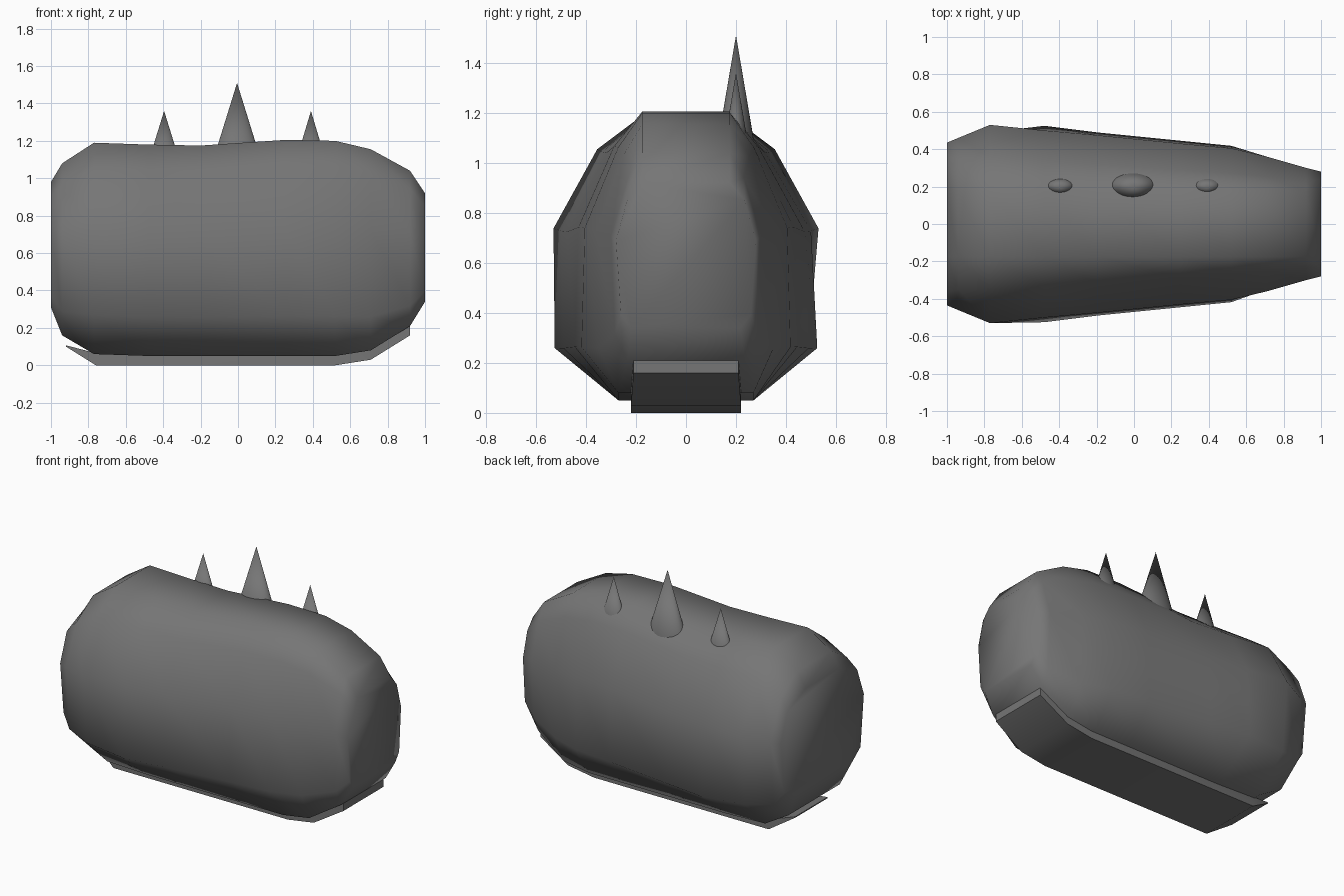
import bpy, bmesh, math

if "Cube" in bpy.data.objects:
    bpy.data.objects.remove(bpy.data.objects["Cube"])

# Dark grey for every part
grey = bpy.data.materials.new("dark_grey")
grey.diffuse_color = (0.18, 0.18, 0.18, 1)
grey.use_nodes = True
grey.node_tree.nodes["Principled BSDF"].inputs["Base Color"].default_value = grey.diffuse_color

def make_object(name, verts, faces, angle=50):
    mesh = bpy.data.meshes.new(name)
    mesh.from_pydata(verts, [], faces)
    bm = bmesh.new()
    bm.from_mesh(mesh)
    bmesh.ops.recalc_face_normals(bm, faces=bm.faces)
    bm.to_mesh(mesh)
    bm.free()
    mesh.materials.append(grey)
    obj = bpy.data.objects.new(name, mesh)
    bpy.context.collection.objects.link(obj)
    bpy.ops.object.select_all(action='DESELECT')
    obj.select_set(True)
    bpy.context.view_layer.objects.active = obj
    bpy.ops.object.shade_smooth_by_angle(angle=math.radians(angle))
    return obj

def loft(name, loops, angle):
    n = len(loops[0])
    verts = [v for loop in loops for v in loop]
    faces = [(s * n + i, s * n + (i + 1) % n, (s + 1) * n + (i + 1) % n, (s + 1) * n + i)
             for s in range(len(loops) - 1) for i in range(n)]
    faces += [tuple(range(n)), tuple(range(len(verts) - n, len(verts)))]
    return make_object(name, verts, faces, angle)

# Body stations along x:
# (x, half width at widest, half width low down, bottom, top, end boxiness)
stations = [
    (-1.00, 0.435, 0.40, 0.31, 0.98, 1.0),
    (-0.94, 0.46, 0.425, 0.16, 1.08, 0.5),
    (-0.77, 0.53, 0.49, 0.06, 1.19, 0.0),
    (-0.48, 0.50, 0.525, 0.05, 1.18, 0.0),
    (-0.20, 0.475, 0.49, 0.05, 1.175, 0.0),
    (0.25, 0.43, 0.445, 0.05, 1.205, 0.0),
    (0.52, 0.405, 0.418, 0.05, 1.20, 0.0),
    (0.71, 0.36, 0.35, 0.08, 1.155, 0.2),
    (0.92, 0.30, 0.285, 0.21, 1.04, 0.6),
    (1.00, 0.28, 0.26, 0.34, 0.92, 1.0),
]

def section(x, w, low, lo, hi, box):
    # Half outline from bottom to top, then mirrored
    half = [(min(0.27, 0.78 * w), 0.0), (low, 0.185 - 0.09 * box), (w, 0.6),
            ((0.67 + 0.17 * box) * w, 0.88), (min(0.175, 0.64 * w), 1.0)]
    loop = half + [(-y, t) for y, t in reversed(half)]
    return [(x, y, lo + (hi - lo) * t) for y, t in loop]

loft("body", [section(*s) for s in stations], 120)

# Belly plate under the body, its wide end lifting free as a lip
# (x, half width, bottom, top)
plate = [(-0.92, 0.17, 0.10, 0.107), (-0.76, 0.22, 0.0, 0.065), (0.52, 0.22, 0.0, 0.065),
         (0.71, 0.22, 0.03, 0.10), (0.92, 0.21, 0.16, 0.23)]
loft("belly_plate", [[(x, -w, lo), (x, w, lo), (x, w, hi), (x, -w, hi)]
                     for x, w, lo, hi in plate], 50)

# Row of flattened cone spikes, buried slightly in the back
def spike(name, x, tip, slope_x, slope_y, base=1.08, y=0.2, sides=32):
    h = tip - base
    ring = [(x + h * slope_x * math.cos(2 * math.pi * i / sides),
             y + h * slope_y * math.sin(2 * math.pi * i / sides), base)
            for i in range(sides)]
    sides_f = [(i, (i + 1) % sides, sides) for i in range(sides)]
    make_object(name, ring + [(x, y, tip)], sides_f + [tuple(range(sides))])

spike("middle_spike", -0.005, 1.51, 0.31, 0.17)
spike("left_spike", -0.395, 1.36, 0.31, 0.17)
spike("right_spike", 0.39, 1.36, 0.30, 0.17)
